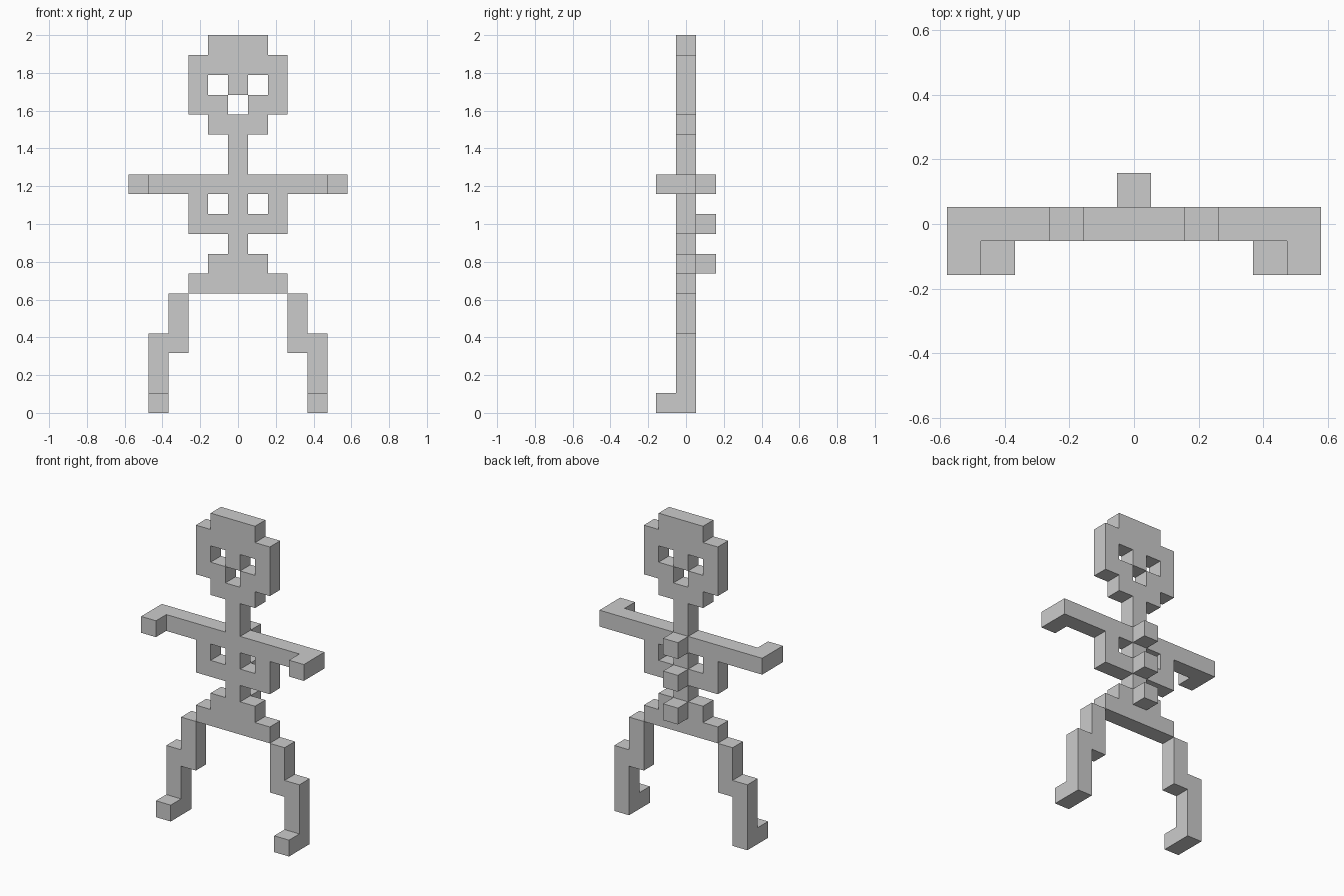
import bpy
import bmesh
from mathutils import Vector

if "Cube" in bpy.data.objects:
    bpy.data.objects.remove(bpy.data.objects["Cube"])

U = 2 / 19  # edge length of one block: the figure is 19 blocks tall

bone = bpy.data.materials.new("bone_grey")
bone.diffuse_color = (0.6, 0.6, 0.6, 1)
bone.use_nodes = True
bone.node_tree.nodes["Principled BSDF"].inputs["Base Color"].default_value = bone.diffuse_color


def sheet(top, rows):
    """Blocks of a one-thick slab, symmetric in x.
    Each row, from the top down, is the list of columns on the x >= 0 side."""
    return {(s * x, 0, top - i)
            for i, cols in enumerate(rows) for x in cols for s in (-1, 1)}


parts = {
    # head with two eye holes and a nose hole
    "skull": sheet(18, [(0, 1), (0, 1, 2), (0, 2), (1, 2), (0, 1)]),
    "neck": sheet(13, [(0,), (0,)]),
    # shoulder bar and ribs with two gaps
    "rib_cage": sheet(11, [(0, 1, 2), (0, 2), (0, 1, 2)]),
    "waist": sheet(8, [(0,)]),
    "pelvis": sheet(7, [(0, 1), (0, 1, 2)]),
    # knobs sticking out of the back
    "spine_knobs": {(0, 1, z) for z in (7, 9, 11)},
}

# limbs, mirrored left and right, with hands and feet pointing forward
for side, s in (("left", 1), ("right", -1)):
    parts[side + "_arm"] = {(s * x, 0, 11) for x in (3, 4, 5)}
    parts[side + "_hand"] = {(s * 5, -1, 11)}
    parts[side + "_thigh"] = {(s * 3, 0, z) for z in (3, 4, 5)}
    parts[side + "_shin"] = {(s * 4, 0, z) for z in range(4)}
    parts[side + "_foot"] = {(s * 4, -1, 0)}

filled = set().union(*parts.values())


def build(name, cells):
    """Make a part from its blocks, leaving out faces buried against other blocks."""
    bm = bmesh.new()
    for cell in sorted(cells):
        centre = Vector(cell) + Vector((0, 0, 0.5))
        for axis in range(3):
            for sign in (-1, 1):
                n = Vector((0, 0, 0))
                n[axis] = sign
                if tuple(int(c + d) for c, d in zip(cell, n)) in filled:
                    continue
                a = Vector((0, 0, 0))
                a[(axis + 1) % 3] = 0.5
                b = n.cross(a)
                mid = centre + n * 0.5
                bm.faces.new([bm.verts.new((mid + c) * U)
                              for c in (-a - b, a - b, a + b, -a + b)])
    bmesh.ops.remove_doubles(bm, verts=bm.verts, dist=1e-4)
    mesh = bpy.data.meshes.new(name)
    bm.to_mesh(mesh)
    bm.free()
    mesh.materials.append(bone)
    bpy.context.collection.objects.link(bpy.data.objects.new(name, mesh))


for name, cells in parts.items():
    build(name, cells)
